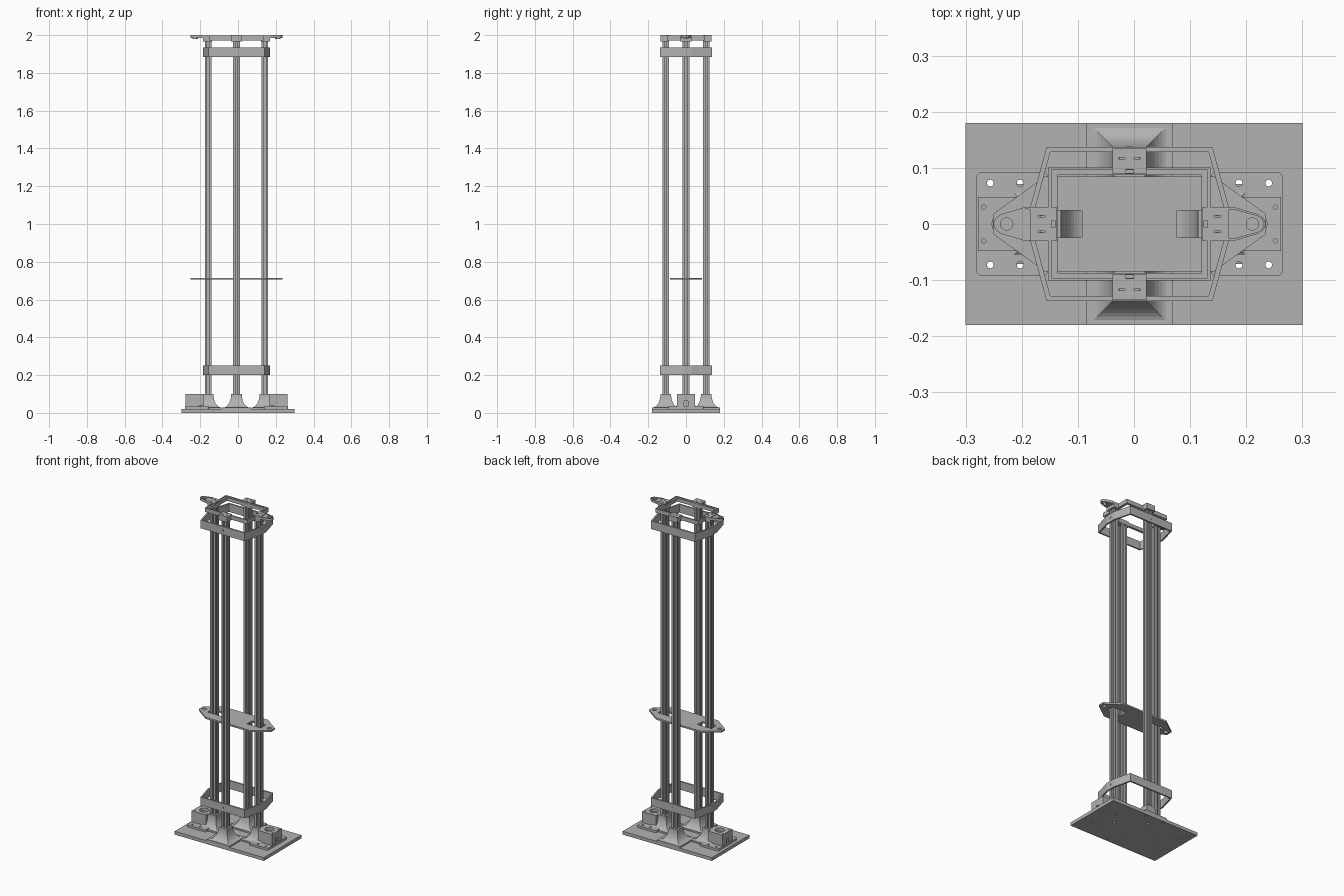
import bpy, bmesh, math

if "Cube" in bpy.data.objects:
    bpy.data.objects.remove(bpy.data.objects["Cube"])

grey = bpy.data.materials.new("plain_grey")
grey.use_nodes = True
grey.diffuse_color = (0.45, 0.45, 0.45, 1)
grey.node_tree.nodes["Principled BSDF"].inputs["Base Color"].default_value = grey.diffuse_color

CX = -0.008      # shared centre line of the posts
POST_X, POST_Y = 0.15, 0.107


def rect(x0, x1, y0, y1):
    return [(x0, y0), (x1, y0), (x1, y1), (x0, y1)]


def box_rect(hx, hy, x=0, y=0):
    return rect(x - hx, x + hx, y - hy, y + hy)


def circle(x, y, r, n=24):
    return [(x + r * math.cos(i * math.tau / n), y + r * math.sin(i * math.tau / n)) for i in range(n)]


def rounded(x0, x1, y0, y1, r):
    pts = []
    for cx, cy, a in ((x1 - r, y1 - r, 0), (x0 + r, y1 - r, 1), (x0 + r, y0 + r, 2), (x1 - r, y0 + r, 3)):
        for i in range(5):
            t = (a + i / 4) * math.pi / 2
            pts.append((cx + r * math.cos(t), cy + r * math.sin(t)))
    return pts


def mirror_y(half):
    """Close an outline given by its +y half."""
    return half + [(x, -y) for x, y in reversed(half) if y > 0]


def turn_x(pts, s):
    return [(x * s, y) for x, y in pts]


def finish(obj):
    bm = bmesh.new()
    bm.from_mesh(obj.data)
    bmesh.ops.remove_doubles(bm, verts=bm.verts, dist=1e-5)
    bmesh.ops.recalc_face_normals(bm, faces=bm.faces)
    bm.to_mesh(obj.data)
    bm.free()
    obj.data.materials.clear()
    obj.data.materials.append(grey)
    for p in obj.data.polygons:
        p.use_smooth = False
        p.material_index = 0


def slab(name, loops, z0, z1, x=CX, y=0):
    """Extrude a flat outline; inner loops become holes."""
    cu = bpy.data.curves.new(name, 'CURVE')
    cu.dimensions = '2D'
    cu.fill_mode = 'BOTH'
    cu.extrude = (z1 - z0) / 2
    for pts in loops:
        sp = cu.splines.new('POLY')
        sp.points.add(len(pts) - 1)
        for p, (px, py) in zip(sp.points, pts):
            p.co = (px, py, 0, 1)
        sp.use_cyclic_u = True
        sp.use_smooth = False
    obj = bpy.data.objects.new(name, cu)
    bpy.context.collection.objects.link(obj)
    obj.location = (x, y, (z0 + z1) / 2)
    bpy.ops.object.select_all(action='DESELECT')
    obj.select_set(True)
    bpy.context.view_layer.objects.active = obj
    bpy.ops.object.convert(target='MESH')
    obj = bpy.context.view_layer.objects.active
    finish(obj)
    return obj


def flare(name, x, y):
    """Concave square socket that widens toward the base."""
    bm = bmesh.new()
    rings = []
    for i in range(11):
        a = i / 10 * math.pi / 2
        h = 0.028 + 0.043 * (1 - math.sin(a))
        z = 0.028 + 0.072 * (1 - math.cos(a))
        rings.append([bm.verts.new((px, py, z)) for px, py in box_rect(h, h)])
    for lo, hi in zip(rings, rings[1:]):
        for k in range(4):
            bm.faces.new((lo[k], lo[k - 3], hi[k - 3], hi[k]))
    bm.faces.new(rings[0])
    bm.faces.new(rings[-1])
    me = bpy.data.meshes.new(name)
    bm.to_mesh(me)
    bm.free()
    obj = bpy.data.objects.new(name, me)
    obj.location = (x, y, 0)
    bpy.context.collection.objects.link(obj)
    finish(obj)


# Slotted extrusion profile, one quarter turned four times
H = 0.0175
quarter = [(H, -H), (H, -0.005), (0.014, -0.005), (0.014, -0.009), (0.008, -0.005),
           (0.008, 0.005), (0.014, 0.009), (0.014, 0.005), (H, 0.005)]
profile = []
for _ in range(4):
    profile += quarter
    quarter = [(-py, px) for px, py in quarter]

posts = {"right_post": (-POST_X, 0), "left_post": (POST_X, 0),
         "front_post": (0, -POST_Y), "back_post": (0, POST_Y)}

# Base plate with bolt holes
pad_bolts = [circle(sx * 0.06, sy * 0.165, 0.006) for sx in (-1, 1) for sy in (-1, 1)]
mount_bolts = [circle(x, sy * 0.073, 0.006) for x in (0.195, 0.248) for sy in (-1, 1)]
base_holes = pad_bolts + mount_bolts + [turn_x(c, -1) for c in mount_bolts]
base_holes += [circle(px, py, 0.008, 12) for px, py in posts.values()]
slab("base_plate", [rect(-0.3 - CX, 0.3 - CX, -0.18, 0.18)] + base_holes, 0, 0.02)

# Posts and their flared sockets
for name, (px, py) in posts.items():
    slab(name, [profile, circle(0, 0, 0.003, 8)], 0.02, 1.975, CX + px, py)
    flare(name.replace("post", "socket"), CX + px, py)
for s, side in ((-1, "front"), (1, "back")):
    pad = [rect(-0.077, 0.077, min(s * 0.034, s * 0.18), max(s * 0.034, s * 0.18))]
    pad += [circle(sx * 0.06, s * 0.165, 0.006) for sx in (-1, 1)]
    slab(side + "_socket_pad", pad, 0.02, 0.029)

# Motor mounts, housings and shafts at both ends
SHAFT = 0.219
for s, side in ((-1, "right"), (1, "left")):
    slab(side + "_socket_pad", [turn_x(rect(0.079, 0.16, -0.073, 0.073), s)], 0.02, 0.029)
    mount = [rounded(0.145, 0.273, -0.093, 0.093, 0.01)] + mount_bolts
    slab(side + "_motor_mount", [turn_x(l, s) for l in mount], 0.02, 0.033)
    notched = mirror_y([(0.175, 0.048), (0.27, 0.048), (0.27, 0.01), (0.262, 0.01)])
    slab(side + "_housing_base", [turn_x(notched, s)], 0.033, 0.062)
    top = [rect(0.175, 0.27, -0.048, 0.048), circle(SHAFT, 0, 0.026)]
    top += [circle(0.26, sy * 0.03, 0.004, 12) for sy in (-1, 1)]
    slab(side + "_housing_top", [turn_x(l, s) for l in top], 0.062, 0.1)
    slab(side + "_pulley", [turn_x(circle(SHAFT, 0, 0.014), s)], 0.062, 0.088)

# Two hoops bracing the posts
outer = mirror_y([(-0.177, 0.03), (-0.148, 0.137), (0.148, 0.137), (0.177, 0.03)])
inner = mirror_y([(-0.168, 0.029), (-0.141, 0.128), (0.141, 0.128), (0.168, 0.029)])
for name, z in (("lower", 0.226), ("upper", 1.91)):
    slab(name + "_hoop", [outer, inner], z - 0.025, z + 0.025)
    for s in (-1, 1):
        for sx, sy, hx, hy in ((0, s * 0.137, 0.005, 0.001), (s * 0.177, 0, 0.001, 0.005)):
            slab(name + "_hoop_screw", [box_rect(hx, hy, sx, sy)], z - 0.005, z + 0.005)

# Sliding platform with windows around the side posts
deck = mirror_y([(-0.243, 0.018), (-0.15, 0.085), (0.15, 0.085), (0.243, 0.018)])
windows = []
for s in (-1, 1):
    windows += [turn_x(rect(0.085, 0.18, -0.024, 0.024), s), turn_x(circle(SHAFT, 0, 0.012), s)]
slab("sliding_platform", [deck] + windows, 0.705, 0.715)

# Top frame with a raised lip, post caps and pulley arms
slab("top_frame", [box_rect(0.144, 0.101), box_rect(0.128, 0.087)], 1.972, 1.993)
slab("top_frame_lip", [box_rect(0.144, 0.101), box_rect(0.139, 0.096)], 1.993, 1.997)
for s, side in ((-1, "front"), (1, "back")):
    cap = [box_rect(0.03, 0.023, 0, s * 0.112)]
    cap += [box_rect(0.006, 0.0015, x, s * 0.117) for x in (-0.014, 0.014)]
    cap += [box_rect(0.007, 0.003, 0, s * 0.094)]
    slab(side + "_post_cap", cap, 1.966, 2.0)
for s, side in ((-1, "right"), (1, "left")):
    cap = [rect(0.13, 0.177, -0.03, 0.03)]
    cap += [box_rect(0.006, 0.0015, 0.157, y) for y in (-0.014, 0.014)]
    cap += [box_rect(0.004, 0.006, 0.137, 0)]
    slab(side + "_post_cap", [turn_x(l, s) for l in cap], 1.966, 1.999)
    arm = mirror_y([(0.177, 0.03), (0.19, 0.029), (0.23, 0.017), (0.239, 0.01), (0.243, 0)])
    slab(side + "_pulley_arm", [turn_x(arm, s), turn_x(circle(SHAFT, 0, 0.011), s)], 1.985, 1.996)
    rim = [(0.177 + (x - 0.177) * 0.95, y * 0.85) for x, y in arm]
    slab(side + "_arm_rim", [turn_x(arm, s), turn_x(rim, s)], 1.996, 2.0)
    slab(side + "_pulley_collar", [turn_x(circle(SHAFT, 0, r), s) for r in (0.014, 0.011)], 1.98, 1.998)
